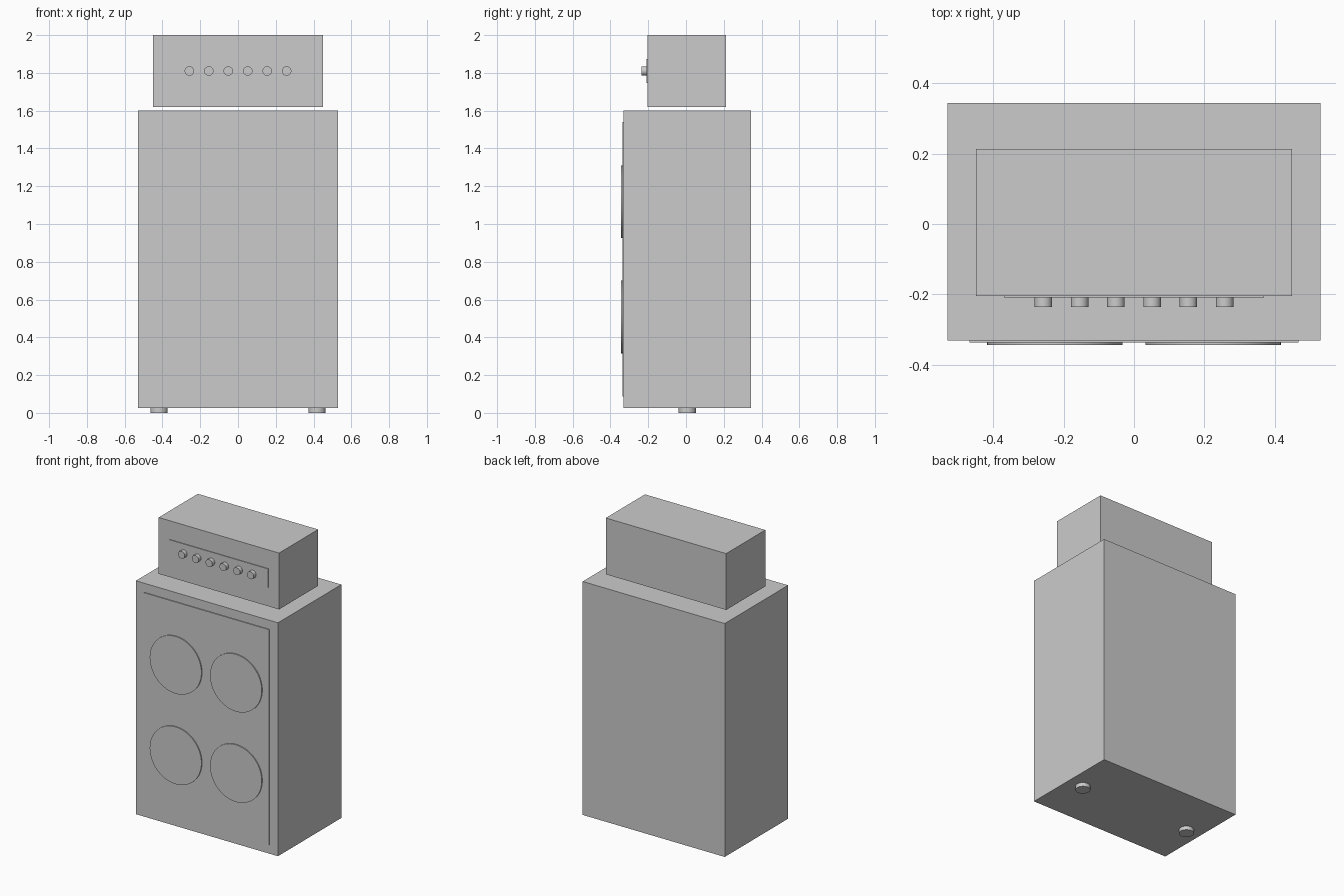
import bpy
from math import radians

cube = bpy.data.objects.get("Cube")
if cube:
    bpy.data.objects.remove(cube, do_unlink=True)

# Single grey finish
GREY = (0.6, 0.6, 0.6, 1.0)
grey = bpy.data.materials.new("plain_grey")
grey.use_nodes = True
grey.diffuse_color = GREY
grey.node_tree.nodes["Principled BSDF"].inputs["Base Color"].default_value = GREY


def finish(name):
    obj = bpy.context.object
    obj.name = name
    obj.data.materials.append(grey)
    return obj


def box(name, x, y, z):
    """Box centred on x = 0 with half width x and (low, high) spans y, z."""
    bpy.ops.mesh.primitive_cube_add(size=1, location=(0, sum(y) / 2, sum(z) / 2))
    obj = finish(name)
    obj.scale = (2 * x, y[1] - y[0], z[1] - z[0])
    bpy.ops.object.transform_apply(location=False, rotation=False, scale=True)
    return obj


def cylinder(name, radius, depth, location, sides, facing_front=True):
    bpy.ops.mesh.primitive_cylinder_add(
        vertices=sides, radius=radius, depth=depth, location=location,
        rotation=(radians(90) if facing_front else 0, 0, 0))
    obj = finish(name)
    bpy.ops.object.shade_smooth_by_angle(angle=radians(30))
    return obj


CAB_FRONT, CAB_BACK = -0.331, 0.344
HEAD_FRONT, HEAD_BACK = -0.204, 0.213
MID_Y = (CAB_FRONT + CAB_BACK) / 2
HEAD_Z = 1.81

# Speaker cabinet and its thin front grille
box("cabinet", 0.53, (CAB_FRONT, CAB_BACK), (0.026, 1.6))
box("grille", 0.467, (CAB_FRONT - 0.006, CAB_FRONT + 0.004), (0.087, 1.539))

# Four speaker discs on the grille
for row, z in (("lower", 0.508), ("upper", 1.118)):
    for side, x in (("right", -0.225), ("left", 0.225)):
        cylinder(f"speaker_{row}_{side}", 0.193, 0.012,
                 (x, CAB_FRONT - 0.007, z), 48)

# Two round feet
for side, x in (("right", -0.418), ("left", 0.418)):
    cylinder(f"foot_{side}", 0.046, 0.03, (x, MID_Y, 0.015), 32, False)

# Amplifier head above the cabinet, with its control panel
box("amplifier_head", 0.449, (HEAD_FRONT, HEAD_BACK), (1.62, 2.0))
box("control_panel", 0.37, (HEAD_FRONT - 0.005, HEAD_FRONT + 0.004),
    (HEAD_Z - 0.064, HEAD_Z + 0.064))

# Row of six control knobs
for i in range(6):
    cylinder(f"knob_{i + 1}", 0.025, 0.03,
             ((i - 2.5) * 0.103, HEAD_FRONT - 0.017, HEAD_Z), 24)
